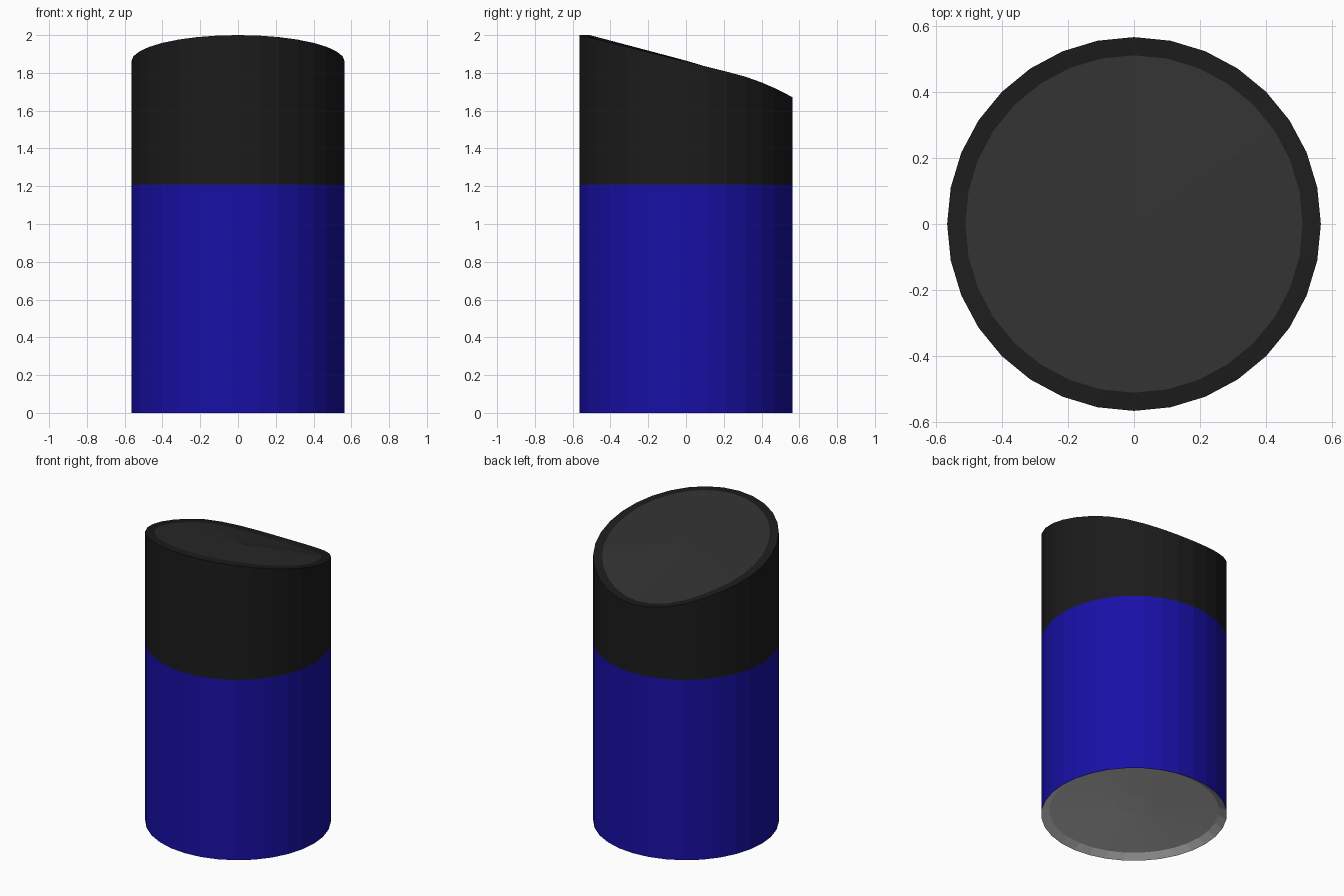
import bpy
import bmesh
from math import sin, cos, pi

if "Cube" in bpy.data.objects:
    bpy.data.objects.remove(bpy.data.objects["Cube"])

SIDES = 32
R = 0.565        # outer wall radius
RIM = 0.51       # inner edge of the flat rims
SEAM = 1.21      # height where the cap meets the body


def material(name, rgb):
    m = bpy.data.materials.new(name)
    m.diffuse_color = (*rgb, 1)
    m.use_nodes = True
    m.node_tree.nodes["Principled BSDF"].inputs["Base Color"].default_value = m.diffuse_color
    return m


def slant(y):
    """Height of the sloping lid edge, dipping a little more at the back."""
    return 1.86 - 0.248 * y - 0.05 * (max(0, y - 0.25) / 0.315) ** 2


def lathe(name, rings, centre=None, mat=None):
    """Skin rings of (radius, height); height None follows the slanted edge."""
    bm = bmesh.new()
    loops = []
    for r, z in rings:
        loop = []
        for i in range(SIDES):
            a = 2 * pi * i / SIDES
            h = slant(R * sin(a)) if z is None else z
            loop.append(bm.verts.new((r * cos(a), r * sin(a), h)))
        loops.append(loop)
    for low, high in zip(loops, loops[1:]):
        for i in range(SIDES):
            j = (i + 1) % SIDES
            bm.faces.new((low[i], low[j], high[j], high[i]))
    if centre is not None:
        tip = bm.verts.new((0, 0, centre))
        for i in range(SIDES):
            bm.faces.new((loops[-1][i], loops[-1][(i + 1) % SIDES], tip))
    mesh = bpy.data.meshes.new(name)
    bm.to_mesh(mesh)
    bm.free()
    obj = bpy.data.objects.new(name, mesh)
    bpy.context.collection.objects.link(obj)
    if mat:
        mesh.materials.append(mat)
    return obj


blue = material("blue", (0.009, 0.005, 0.38))
black = material("black", (0.011, 0.011, 0.011))
charcoal = material("charcoal", (0.028, 0.028, 0.028))

# Blue lower body
lathe("body", [(R, 0), (R, SEAM)], mat=blue)

# Black upper wall with its narrow rim, following the slope
lathe("cap_wall", [(R, SEAM), (R, None), (RIM, None)], mat=black)

# Slanted lid surface inside the rim
lathe("lid", [(RIM, None)], centre=1.865, mat=charcoal)

# Grey underside: chamfered foot and shallow hollow
base = lathe("base", [(R, 0), (0.516, 0.028), (0.11, 0.065)], centre=0.065)
base.data.flip_normals()
